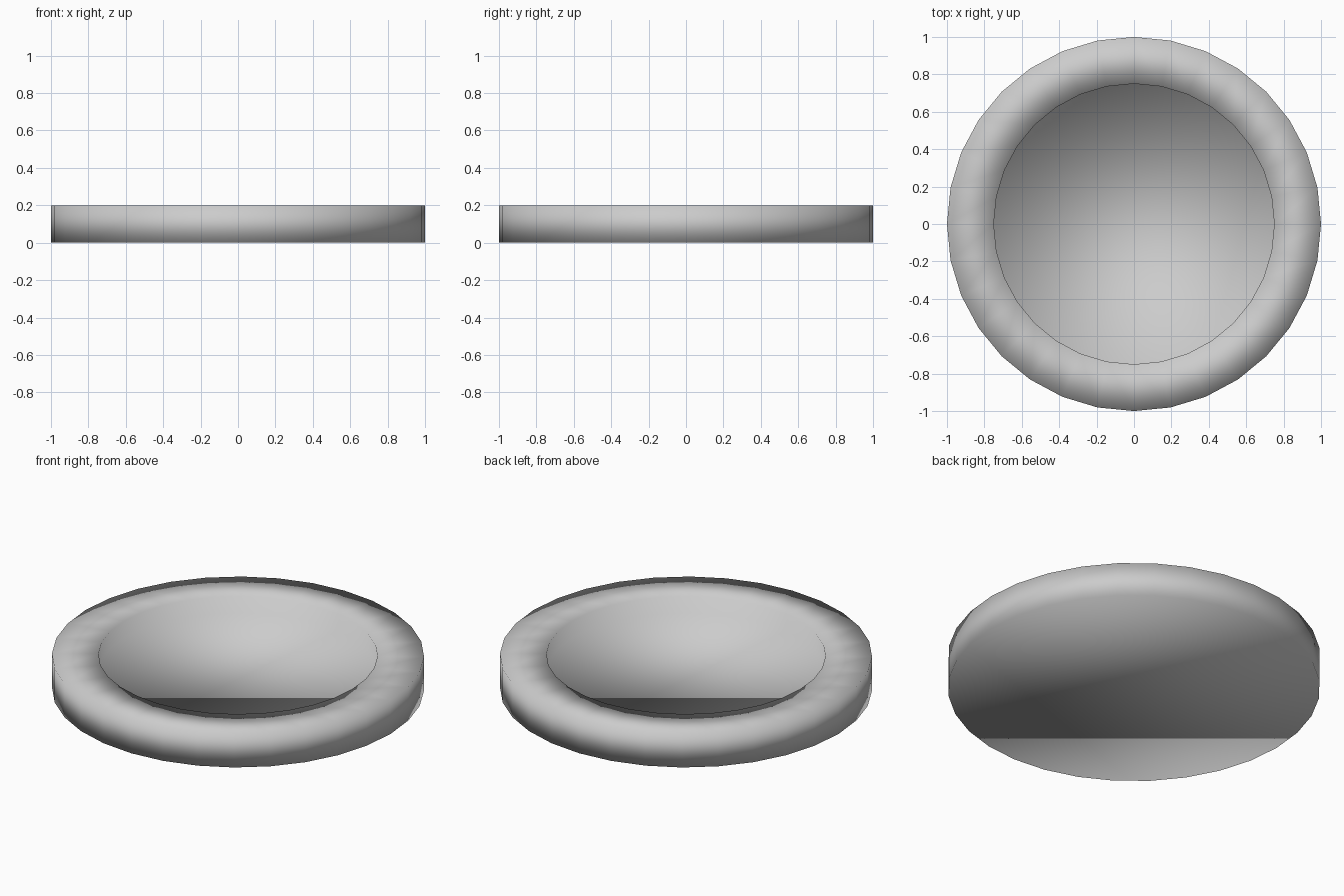
import bpy
import bmesh
from mathutils import Matrix, Vector

SIDES = 32
RADIUS = 1.0
HEIGHT = 0.2
INNER = 0.75
DEPTH = 0.1

if "Cube" in bpy.data.objects:
    bpy.data.objects.remove(bpy.data.objects["Cube"], do_unlink=True)


def flat_material(name, colour):
    mat = bpy.data.materials.new(name)
    mat.use_nodes = True
    mat.diffuse_color = colour
    mat.node_tree.nodes["Principled BSDF"].inputs["Base Color"].default_value = colour
    return mat


def extrude_cap(bm, face, scale=1.0, drop=0.0):
    """Extrude one cap, scale it about the axis and lower it."""
    new = bmesh.ops.extrude_discrete_faces(bm, faces=[face])["faces"][0]
    verts = list(new.verts)
    bmesh.ops.scale(bm, vec=(scale, scale, 1), verts=verts)
    bmesh.ops.translate(bm, vec=(0, 0, -drop), verts=verts)
    return new


# Solid disc standing on the ground
bm = bmesh.new()
bmesh.ops.create_cone(bm, cap_ends=True, segments=SIDES, radius1=RADIUS,
                      radius2=RADIUS, depth=HEIGHT,
                      matrix=Matrix.Translation(Vector((0, 0, HEIGHT / 2))))

# Flat rim, then the sunken floor
top = max(bm.faces, key=lambda f: f.calc_center_median().z)
rim_opening = extrude_cap(bm, top, scale=INNER)
extrude_cap(bm, rim_opening, drop=DEPTH)
bmesh.ops.recalc_face_normals(bm, faces=bm.faces)

# Soft shading over the whole dish
for face in bm.faces:
    face.smooth = True

mesh = bpy.data.meshes.new("round_dish")
bm.to_mesh(mesh)
bm.free()
mesh.materials.append(flat_material("light_grey", (0.6, 0.6, 0.6, 1.0)))
dish = bpy.data.objects.new("round_dish", mesh)
bpy.context.collection.objects.link(dish)
